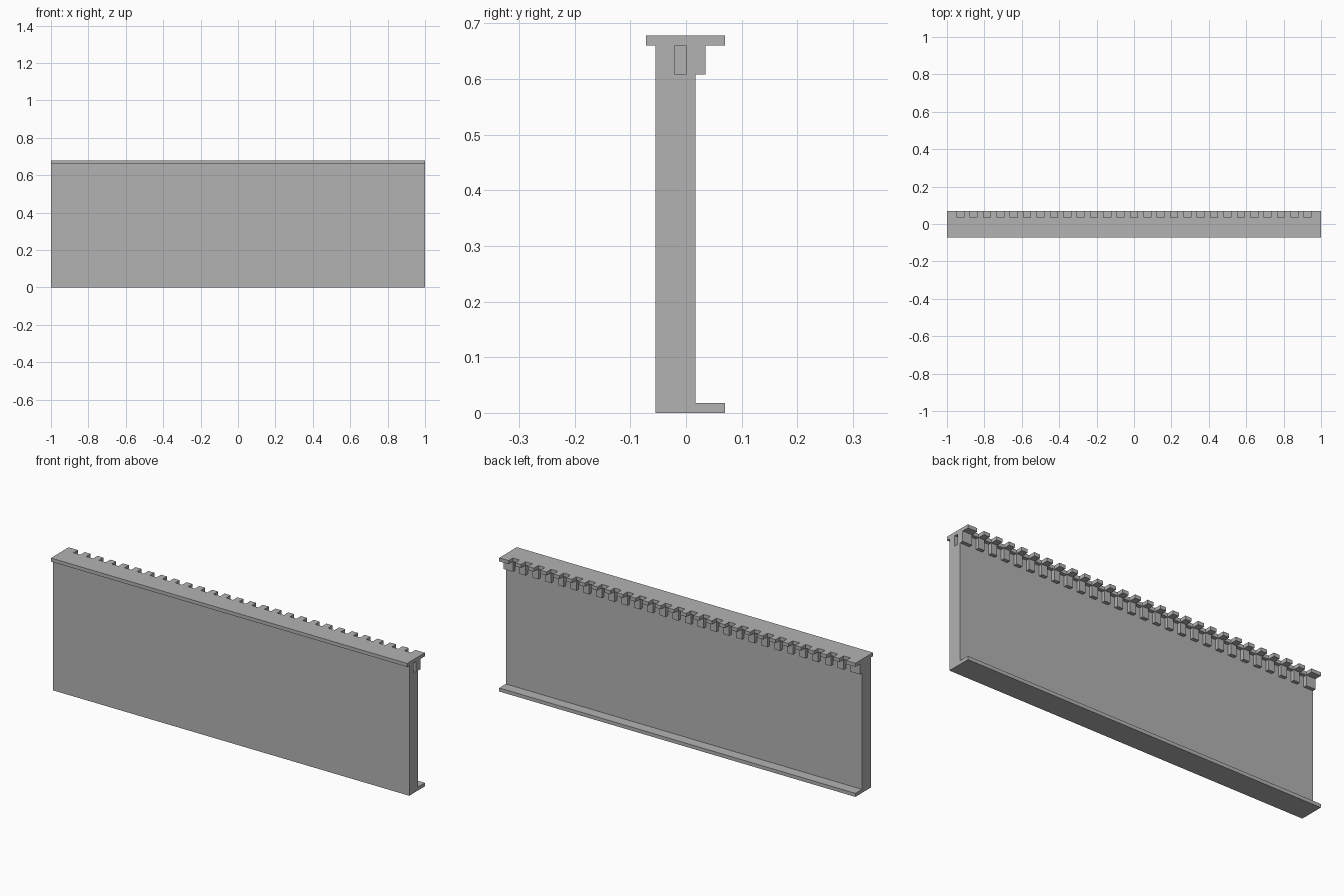
import bpy
import bmesh

old = bpy.data.objects.get("Cube")
if old:
    bpy.data.objects.remove(old, do_unlink=True)

GREY = (0.45, 0.45, 0.45, 1.0)
mat = bpy.data.materials.new("plain grey")
mat.use_nodes = True
mat.diffuse_color = GREY
mat.node_tree.nodes["Principled BSDF"].inputs["Base Color"].default_value = GREY


def add_box(bm, x, y, z):
    """Add a box spanning the given (low, high) ranges."""
    verts = bmesh.ops.create_cube(bm, size=1)["verts"]
    for v in verts:
        for i, (low, high) in enumerate((x, y, z)):
            v.co[i] = low if v.co[i] < 0 else high


def finish(name, bm):
    mesh = bpy.data.meshes.new(name)
    bm.to_mesh(mesh)
    bm.free()
    obj = bpy.data.objects.new(name, mesh)
    bpy.context.collection.objects.link(obj)
    mesh.materials.append(mat)
    return obj


FULL = (-1, 1)
PITCH = 2 / 28
NOTCH = 0.038
RAIL_Z = (0.66, 0.678)
TOOTH_Z = (0.608, 0.66)

# Main body: C-shaped profile with a foot lip, extruded along the length
profile = [(-0.055, 0), (0.07, 0), (0.07, 0.018), (0.017, 0.018),
           (0.017, 0.66), (0.035, 0.66), (0.035, 0.678),
           (-0.072, 0.678), (-0.072, 0.66), (-0.055, 0.66)]
bm = bmesh.new()
face = bm.faces.new([bm.verts.new((-1, y, z)) for y, z in profile])
ext = bmesh.ops.extrude_face_region(bm, geom=[face])
moved = [g for g in ext["geom"] if isinstance(g, bmesh.types.BMVert)]
bmesh.ops.translate(bm, verts=moved, vec=(2, 0, 0))
bmesh.ops.recalc_face_normals(bm, faces=bm.faces[:])
panel = finish("wall_panel", bm)

# Shallow slot in the right-hand end of the wall
bm = bmesh.new()
add_box(bm, (0.97, 1.1), (-0.02, 0.0), TOOTH_Z)
cutter = finish("end_slot_cutter", bm)
cutter.hide_render = True
cutter.hide_viewport = True
cutter.display_type = 'WIRE'
cut = panel.modifiers.new("end_slot", 'BOOLEAN')
cut.operation = 'DIFFERENCE'
cut.solver = 'EXACT'
cut.object = cutter

# Comb: rail tabs with a tooth under each, between evenly spaced notches
tabs, teeth = bmesh.new(), bmesh.new()
for i in range(28):
    start = -1 if i == 0 else -1 + i * PITCH + NOTCH / 2
    end = 1 if i == 27 else -1 + (i + 1) * PITCH - NOTCH / 2
    add_box(tabs, (start, end), (0.035, 0.07), RAIL_Z)
    add_box(teeth, (start, end), (0.017, 0.035), TOOTH_Z)
finish("rail_tabs", tabs)
finish("rail_teeth", teeth)
